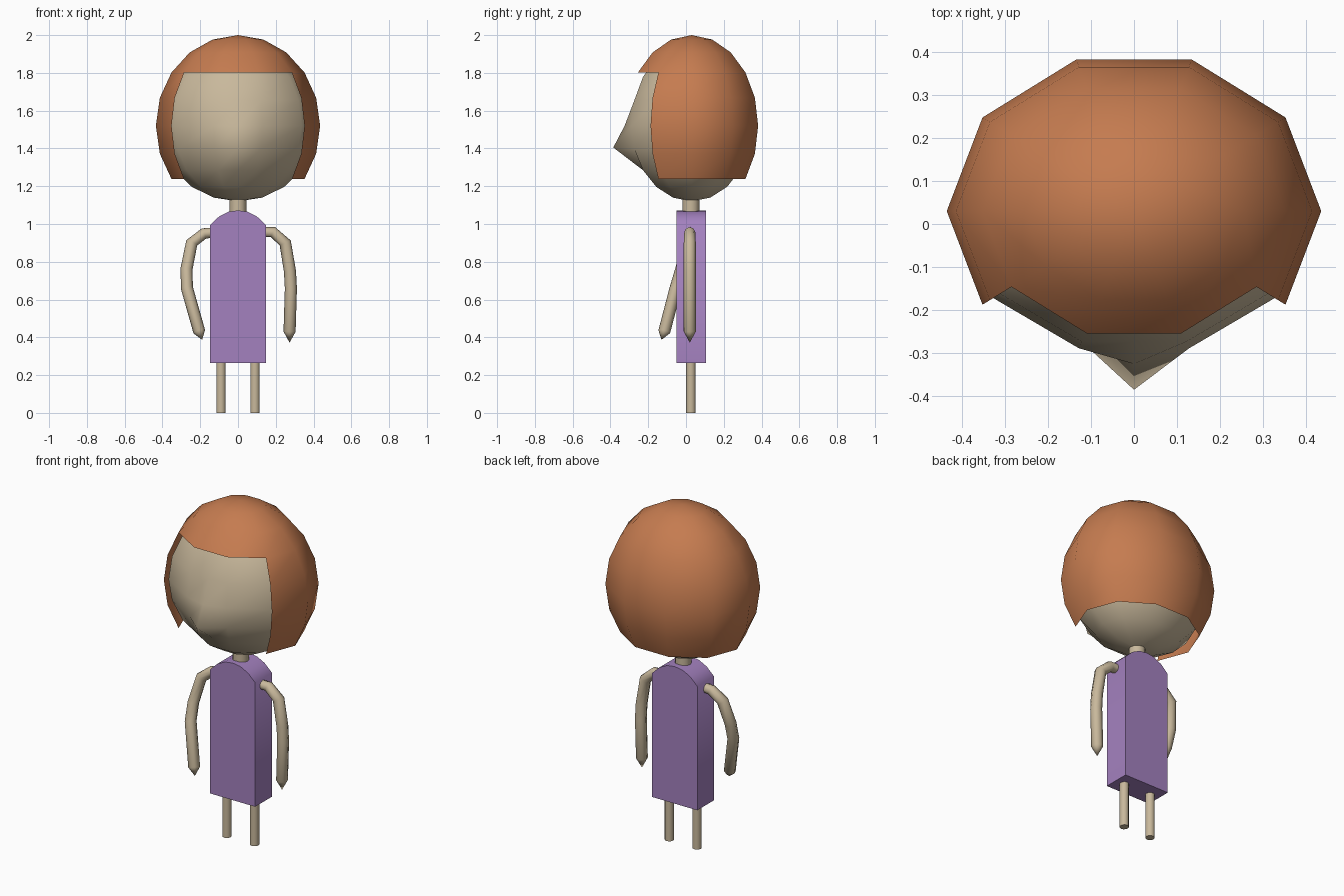
import bpy, bmesh
from math import sin, cos, pi, radians
from mathutils import Vector

if "Cube" in bpy.data.objects:
    bpy.data.objects.remove(bpy.data.objects["Cube"])


def material(name, rgb):
    m = bpy.data.materials.new(name)
    m.diffuse_color = (*rgb, 1)
    m.use_nodes = True
    m.node_tree.nodes["Principled BSDF"].inputs["Base Color"].default_value = m.diffuse_color
    return m


SKIN = material("skin", (0.58, 0.48, 0.33))
HAIR = material("hair", (0.56, 0.20, 0.08))
DRESS = material("dress", (0.37, 0.22, 0.52))


def finish(name, bm, mat, angle=40, closed=True):
    if closed:
        bmesh.ops.recalc_face_normals(bm, faces=bm.faces)
    me = bpy.data.meshes.new(name)
    bm.to_mesh(me)
    bm.free()
    me.materials.append(mat)
    ob = bpy.data.objects.new(name, me)
    bpy.context.collection.objects.link(ob)
    bpy.ops.object.select_all(action='DESELECT')
    ob.select_set(True)
    bpy.context.view_layer.objects.active = ob
    bpy.ops.object.shade_smooth_by_angle(angle=radians(angle))
    return ob


def ellipsoid(rx, ry, top, bottom, keep=lambda lat, seg: True):
    """Ten-sided, ten-ring ellipsoid around (0, 0.03, 1.52); keep() picks its faces."""
    bm = bmesh.new()
    rows = []
    for i in range(11):
        lat = -pi / 2 + i * pi / 10
        z = 1.52 + sin(lat) * (top if lat > 0 else bottom)
        if i in (0, 10):
            rows.append([bm.verts.new((0, 0.03, z))] * 10)
        else:
            rows.append([bm.verts.new((rx * cos(lat) * cos(j * pi / 5),
                                       0.03 + ry * cos(lat) * sin(j * pi / 5), z))
                         for j in range(10)])
    for i in range(10):
        for j in range(10):
            if keep(i, j):
                k = (j + 1) % 10
                quad = [rows[i][j], rows[i][k], rows[i + 1][k], rows[i + 1][j]]
                bm.faces.new(list(dict.fromkeys(quad)))
    bmesh.ops.delete(bm, geom=[v for v in bm.verts if not v.link_faces], context='VERTS')
    return bm


def loft(name, path, radii, sides, mat):
    """Round tube along a path; a zero radius closes it to a point."""
    bm = bmesh.new()
    pts = [Vector(p) for p in path]
    rings = []
    for i, (p, r) in enumerate(zip(pts, radii)):
        if r == 0:
            rings.append([bm.verts.new(p)] * sides)
            continue
        d = (pts[min(i + 1, len(pts) - 1)] - pts[max(i - 1, 0)]).normalized()
        u = Vector((0, 1, 0))
        u = (u - d * u.dot(d)).normalized()
        w = d.cross(u)
        rings.append([bm.verts.new(p + r * (u * cos(2 * pi * k / sides) + w * sin(2 * pi * k / sides)))
                      for k in range(sides)])
    for a, b in zip(rings, rings[1:]):
        for k in range(sides):
            n = (k + 1) % sides
            bm.faces.new(list(dict.fromkeys([a[k], a[n], b[n], b[k]])))
    for ring in (rings[0], rings[-1]):
        if ring[0] is not ring[1]:
            bm.faces.new(ring)
    return finish(name, bm, mat, 50)


# Head, split down the middle so the nose can be pulled forward
head = ellipsoid(0.415, 0.335, 0.44, 0.40)
bmesh.ops.bisect_plane(head, geom=head.verts[:] + head.edges[:] + head.faces[:],
                       plane_co=(0, 0, 0), plane_no=(1, 0, 0))
for v in head.verts:
    if abs(v.co.x) < 1e-4 and v.co.y < -0.2:
        if abs(v.co.z - 1.396) < 0.02:
            v.co = (0, -0.385, 1.405)
        elif abs(v.co.z - 1.52) < 0.02:
            v.co.y = -0.325
finish("head", head, SKIN, 60)

# Hair shell: open underneath and over the three front columns
hair = ellipsoid(0.435, 0.37, 0.48, 0.48,
                 lambda lat, seg: lat >= 3 and (lat >= 7 or seg not in (6, 7, 8)))
finish("hair", hair, HAIR, 60, closed=False)

# Dress: rounded-shoulder outline pushed through its depth
half = [(0.147, 0.265), (0.147, 0.995), (0.10, 1.04), (0.05, 1.065)]
outline = half + [(0, 1.072)] + [(-x, z) for x, z in reversed(half)]
bm = bmesh.new()
face = bm.faces.new([bm.verts.new((x, -0.05, z)) for x, z in outline])
ext = bmesh.ops.extrude_face_region(bm, geom=[face], use_keep_orig=True)
bmesh.ops.translate(bm, vec=(0, 0.155, 0),
                    verts=[g for g in ext["geom"] if isinstance(g, bmesh.types.BMVert)])
finish("dress", bm, DRESS, 50)

# Neck and legs
loft("neck", [(0, 0.026, 1.0), (0, 0.026, 1.16)], [0.045] * 2, 12, SKIN)
for side, x in (("left", 0.09), ("right", -0.09)):
    loft(side + "_leg", [(x, 0.026, 0), (x, 0.026, 0.30)], [0.025] * 2, 12, SKIN)

# Arms: one hangs straight, the other swings forward
radii = [0.027, 0.029, 0.032, 0.032, 0.032, 0.032, 0]
loft("left_arm", [(0.12, 0.02, 0.957), (0.185, 0.02, 0.957), (0.25, 0.02, 0.90),
                  (0.275, 0.02, 0.75), (0.28, 0.02, 0.66), (0.273, 0.02, 0.43),
                  (0.273, 0.02, 0.372)], radii, 8, SKIN)
loft("right_arm", [(-0.12, 0.02, 0.955), (-0.18, 0.02, 0.95), (-0.245, 0.01, 0.90),
                   (-0.273, -0.025, 0.76), (-0.27, -0.055, 0.66), (-0.205, -0.115, 0.43),
                   (-0.19, -0.13, 0.387)], radii, 8, SKIN)
